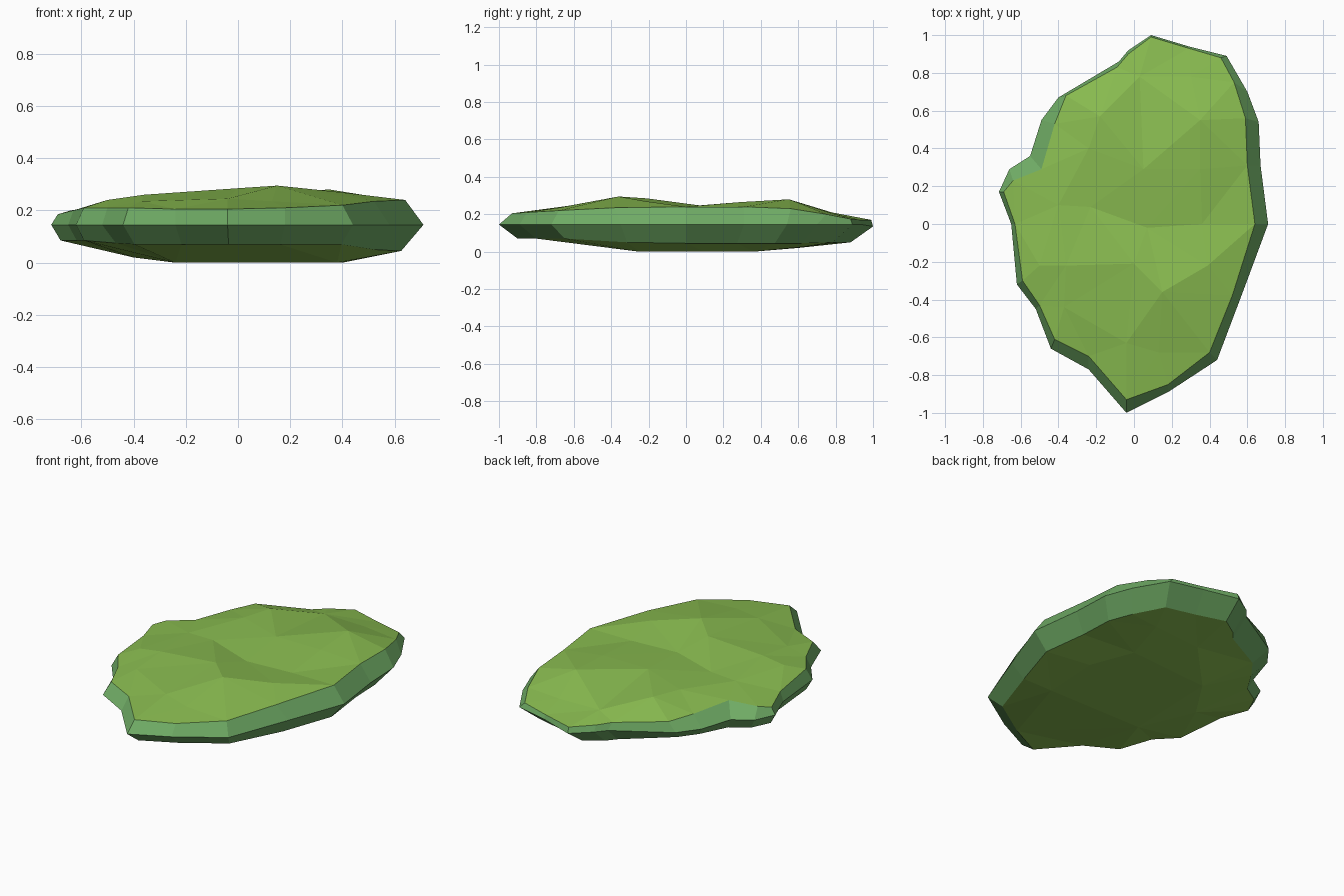
import bpy, bmesh
from mathutils import Vector
from mathutils.geometry import delaunay_2d_cdt

if "Cube" in bpy.data.objects:
    bpy.data.objects.remove(bpy.data.objects["Cube"])

# Widest outline, anticlockwise from the front tip
OUTER = [(-.04, -1), (.18, -.89), (.44, -.72), (.58, -.35), (.71, 0), (.67, .31), (.66, .54),
         (.60, .70), (.49, .89), (.29, .94), (.09, 1), (-.03, .92), (-.08, .86), (-.40, .67),
         (-.49, .55), (-.55, .36), (-.66, .29), (-.715, .17), (-.65, 0), (-.62, -.32),
         (-.52, -.45), (-.44, -.66), (-.24, -.77)]
# Upper rim, matching point for point
RIM = [(-.04, -.93), (.18, -.85), (.40, -.68), (.52, -.38), (.64, 0), (.60, .31), (.59, .56),
       (.53, .75), (.46, .88), (.29, .93), (.09, .99), (-.03, .90), (-.09, .83), (-.36, .68),
       (-.42, .53), (-.49, .29), (-.64, .23), (-.69, .17), (-.63, 0), (-.59, -.30),
       (-.50, -.43), (-.42, -.61), (-.24, -.70)]
RIM_Z = [.205, .21, .22, .235, .24, .24, .23, .20, .175, .17, .17, .18, .185, .205,
         .21, .22, .20, .185, .20, .21, .21, .21, .205]
# Bumps inside the mossy top
BUMPS = [(-.18, .57, .265), (.35, .55, .28), (.05, .29, .265), (.35, .29, .265), (.07, -.02, .24),
         (.36, 0, .24), (-.23, .09, .245), (-.40, .10, .24), (-.36, -.22, .26), (0, -.21, .285),
         (.15, -.36, .295), (.39, -.22, .27), (-.37, -.44, .235), (-.04, -.63, .245),
         (.13, -.68, .235), (-.24, .40, .26), (-.50, -.22, .24), (.03, .78, .21), (.30, .78, .205)]
# Flat patch underneath
BASE = [(-.24, -.25, 0), (.38, -.25, 0), (.40, .10, 0), (.30, .36, 0), (-.22, .32, 0),
        (.05, .60, .02), (.36, .62, .025), (-.40, .05, .02)]


def lower_rim(x, y):
    s = .90 if y < 0 else .88
    z = .07 if y < -.5 else .05 + (.025 if x < -.35 else 0)
    if x < -.53:
        return (x * .95, y * .95, .085)
    return (x * s, y * s, z if x < .6 else .045)


def cap(bm, ring, inner, mat):
    """Triangulate the inside of a closed ring through the given inner points."""
    pts = [Vector(p) for p in ring + inner]
    n = len(ring)
    edges = [(i, (i + 1) % n) for i in range(n)]
    co, _, faces, orig, _, _ = delaunay_2d_cdt([p.xy for p in pts], edges, [], 1, 1e-5)
    verts = [bm.verts.new(pts[o[0]] if o else (c.x, c.y, .1)) for c, o in zip(co, orig)]
    for f in faces:
        bm.faces.new([verts[i] for i in f]).material_index = mat


def material(name, color):
    m = bpy.data.materials.new(name)
    m.diffuse_color = color
    m.use_nodes = True
    m.node_tree.nodes["Principled BSDF"].inputs["Base Color"].default_value = m.diffuse_color
    return m


bm = bmesh.new()
top = [(x, y, z) for (x, y), z in zip(RIM, RIM_Z)]
mid = [(x, y, .135 if y > .95 else .145) for x, y in OUTER]
low = [lower_rim(x, y) for x, y in OUTER]

# Faceted sides
rings = [[bm.verts.new(p) for p in r] for r in (low, mid, top)]
n = len(OUTER)
for a, b in zip(rings, rings[1:]):
    for i in range(n):
        j = (i + 1) % n
        bm.faces.new((a[i], a[j], b[j], b[i])).material_index = 1

# Mossy top and underside
cap(bm, top, BUMPS, 0)
cap(bm, low, BASE, 0)
bmesh.ops.remove_doubles(bm, verts=bm.verts, dist=1e-4)
bmesh.ops.recalc_face_normals(bm, faces=bm.faces)

mesh = bpy.data.meshes.new("flat_stone")
bm.to_mesh(mesh)
bm.free()
mesh.materials.append(material("light_green", (.25, .50, .08, 1)))
mesh.materials.append(material("side_green", (.16, .41, .13, 1)))
bpy.context.collection.objects.link(bpy.data.objects.new("flat_stone", mesh))
